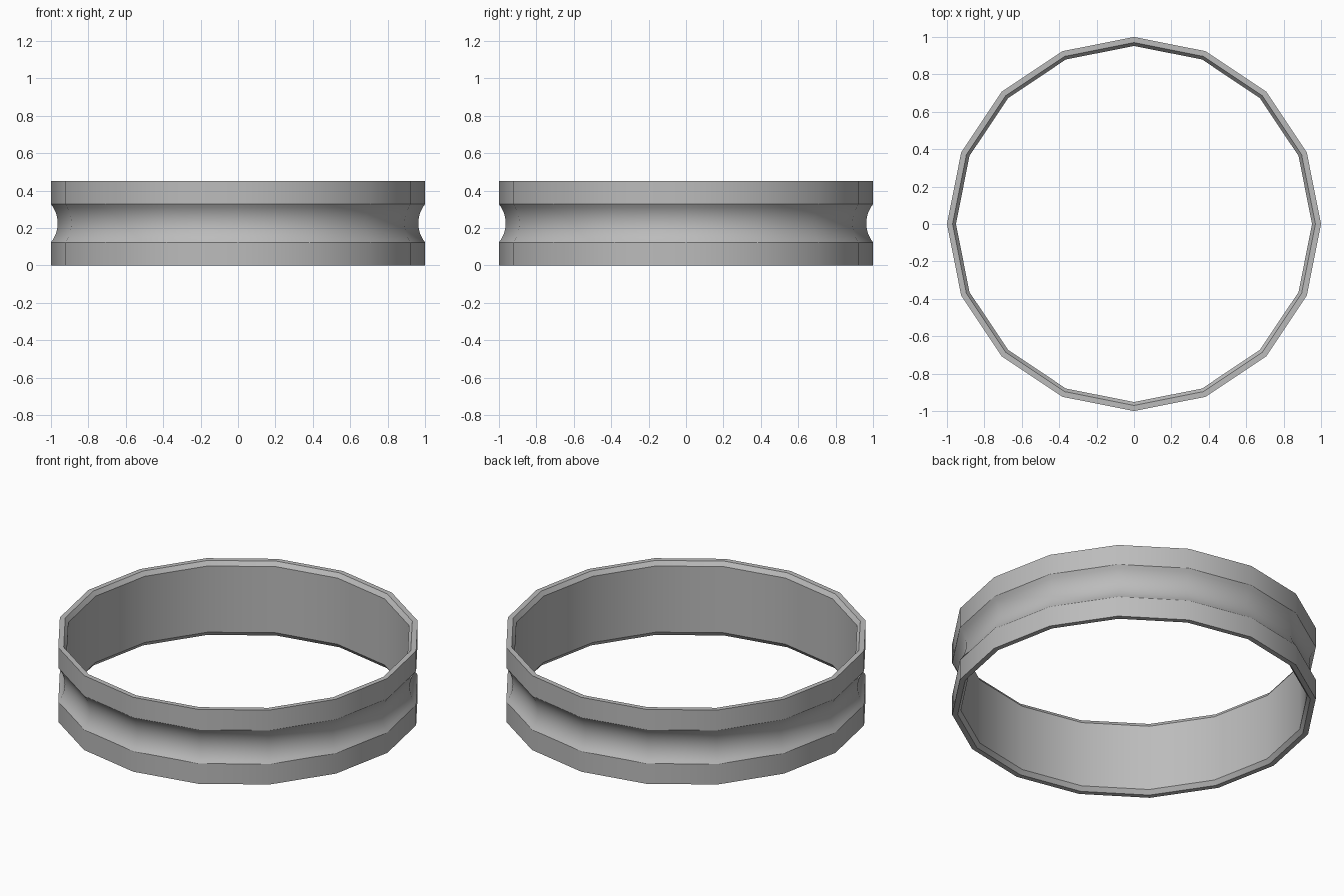
import bpy, bmesh, math

cube = bpy.data.objects.get("Cube")
if cube:
    bpy.data.objects.remove(cube, do_unlink=True)

SIDES = 16
HEIGHT = 0.45
OUTER, RIM, INNER = 1.0, 0.97, 0.952
CHAMFER = 0.025
GROOVE_HALF, GROOVE_DEPTH, GROOVE_STEPS = 0.102, 0.036, 10

# Plain grey metal
grey = bpy.data.materials.new("grey metal")
grey.use_nodes = True
colour = (0.5, 0.5, 0.5, 1)
grey.diffuse_color = colour
grey.node_tree.nodes["Principled BSDF"].inputs["Base Color"].default_value = colour

# Concave arc of the outer groove
arc_radius = (GROOVE_HALF ** 2 + GROOVE_DEPTH ** 2) / (2 * GROOVE_DEPTH)
half_angle = math.asin(GROOVE_HALF / arc_radius)
arc_centre = OUTER - GROOVE_DEPTH + arc_radius
groove = []
for i in range(GROOVE_STEPS + 1):
    a = half_angle * (2 * i / GROOVE_STEPS - 1)
    groove.append((arc_centre - arc_radius * math.cos(a),
                   HEIGHT / 2 + arc_radius * math.sin(a)))

# Closed cross-section: outer wall, rims and chamfered inner wall
profile = [(OUTER, 0)] + groove + [
    (OUTER, HEIGHT), (RIM, HEIGHT), (INNER, HEIGHT - CHAMFER),
    (INNER, CHAMFER), (RIM, 0)]

# Sweep the section round the axis
bm = bmesh.new()
rings = []
for s in range(SIDES):
    t = math.tau * s / SIDES
    rings.append([bm.verts.new((r * math.cos(t), r * math.sin(t), z))
                  for r, z in profile])
count = len(profile)
for s in range(SIDES):
    here, there = rings[s], rings[(s + 1) % SIDES]
    for i in range(count):
        j = (i + 1) % count
        bm.faces.new((here[i], there[i], there[j], here[j]))
bmesh.ops.recalc_face_normals(bm, faces=bm.faces)

mesh = bpy.data.meshes.new("grooved_ring")
bm.to_mesh(mesh)
bm.free()
mesh.materials.append(grey)
ring = bpy.data.objects.new("grooved_ring", mesh)
bpy.context.collection.objects.link(ring)

# Smooth round the walls, crisp at the rims
bpy.ops.object.select_all(action="DESELECT")
ring.select_set(True)
bpy.context.view_layer.objects.active = ring
bpy.ops.object.shade_smooth_by_angle(angle=math.radians(30))
